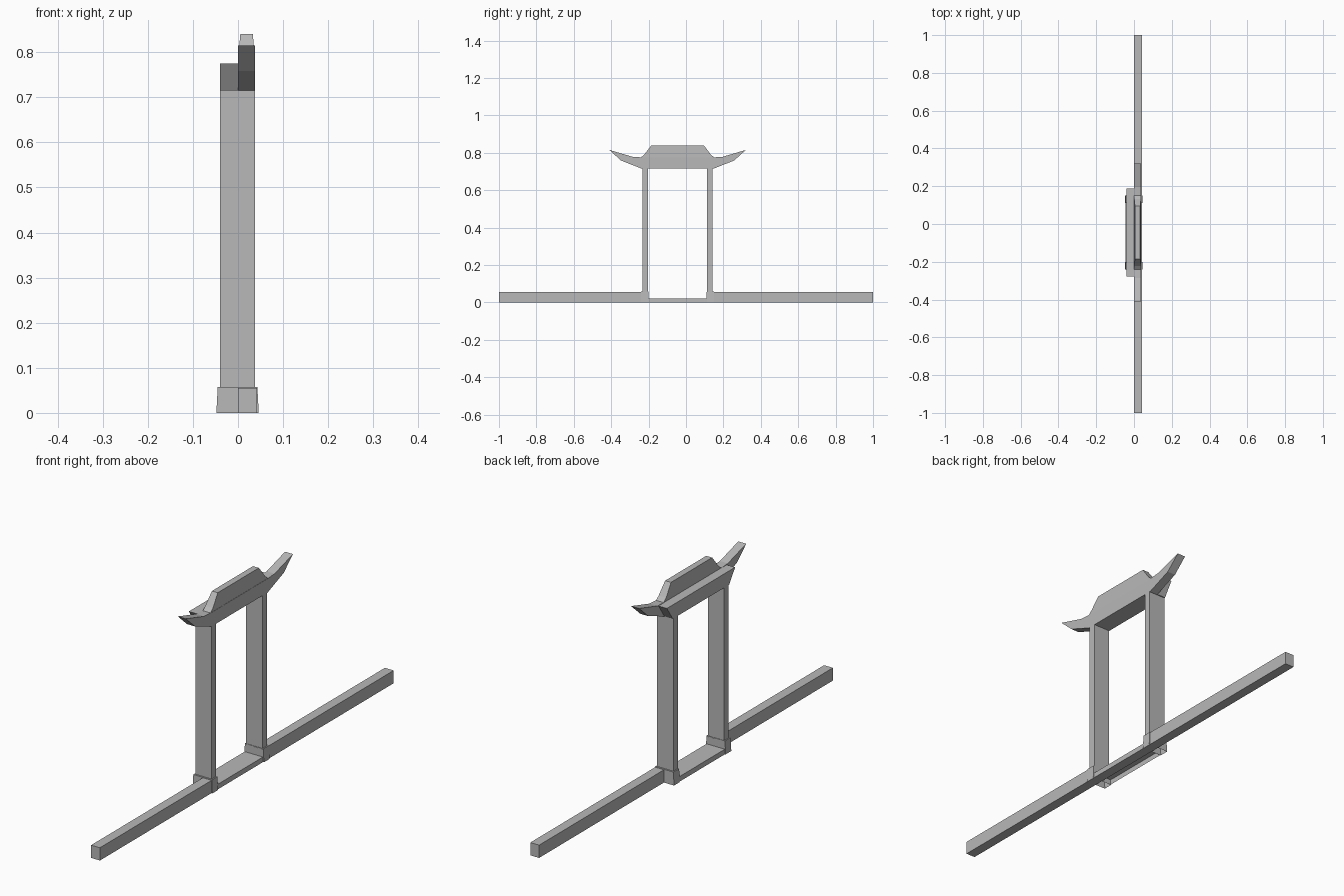
import bpy, bmesh
from mathutils import Vector

cube = bpy.data.objects.get("Cube")
if cube:
    bpy.data.objects.remove(cube, do_unlink=True)

grey = bpy.data.materials.new("stone_grey")
grey.use_nodes = True
colour = (0.48, 0.48, 0.48, 1)
grey.diffuse_color = colour
grey.node_tree.nodes["Principled BSDF"].inputs["Base Color"].default_value = colour

MID = -0.045  # centre of the gate along y


def finish(bm, name):
    bmesh.ops.recalc_face_normals(bm, faces=bm.faces)
    mesh = bpy.data.meshes.new(name)
    bm.to_mesh(mesh)
    bm.free()
    mesh.materials.append(grey)
    obj = bpy.data.objects.new(name, mesh)
    bpy.context.collection.objects.link(obj)
    return obj


def extrude_profile(name, half, x0, x1, top_inset=0.0):
    """Mirror a half profile of (y, z) points about MID and extrude it along x."""
    points = [(MID + y, z) for y, z in half] + [(MID - y, z) for y, z in reversed(half)]
    top = max(z for y, z in points)
    bm = bmesh.new()
    face = bm.faces.new([bm.verts.new((x0, y, z)) for y, z in points])
    result = bmesh.ops.extrude_face_region(bm, geom=[face])
    moved = [v for v in result["geom"] if isinstance(v, bmesh.types.BMVert)]
    bmesh.ops.translate(bm, verts=moved, vec=Vector((x1 - x0, 0, 0)))
    # Lean the sides inward at the top edge
    for v in bm.verts:
        if v.co.z > top - 0.001:
            v.co.x += top_inset if v.co.x < (x0 + x1) / 2 else -top_inset
    return finish(bm, name)


def box(name, low, high, top_inset=0.0, open_bottom=False):
    low, high = Vector(low), Vector(high)
    bm = bmesh.new()
    bmesh.ops.create_cube(bm, size=1)
    for v in bm.verts:
        upper = v.co.z > 0
        v.co = Vector((a + (b - a) * (c + 0.5) for a, b, c in zip(low, high, v.co)))
        if upper:
            v.co.x += top_inset if v.co.x < (low.x + high.x) / 2 else -top_inset
    obj = finish(bm, name)
    if open_bottom:
        bm = bmesh.new()
        bm.from_mesh(obj.data)
        under = [f for f in bm.faces if f.normal.z < -0.9]
        bmesh.ops.delete(bm, geom=under, context="FACES")
        bm.to_mesh(obj.data)
        bm.free()
    return obj


# Long low walls either side of the gate
box("front_wall", (0, -1, 0), (0.042, -0.2, 0.055))
box("back_wall", (0, 0.11, 0), (0.042, 1, 0.055))

# Threshold between the posts
box("threshold_outer", (0, -0.2, 0), (0.042, 0.11, 0.022))
box("threshold_inner", (-0.045, -0.2, 0), (0, 0.11, 0.022), open_bottom=True)

# Posts on their plinths
for side, name in ((-1, "front"), (1, "back")):
    ys = sorted((MID + side * 0.156, MID + side * 0.195))
    box(name + "_plinth", (-0.048, ys[0], 0), (0.046, ys[1], 0.057), 0.003, True)
    ys = sorted((MID + side * 0.158, MID + side * 0.188))
    box(name + "_post", (-0.04, ys[0], 0.05), (0.038, ys[1], 0.716))

# Roof: plain inner beam, upswept outer eaves, tapering ridge
extrude_profile("inner_beam", [(0.192, 0.715), (0.232, 0.775)], -0.04, 0)
extrude_profile("upswept_eaves",
                [(0.192, 0.715), (0.302, 0.758), (0.365, 0.815), (0.24, 0.778), (0.19, 0.775)],
                0, 0.038)
extrude_profile("ridge", [(0.197, 0.774), (0.178, 0.79), (0.14, 0.84)], 0.001, 0.037, 0.004)
